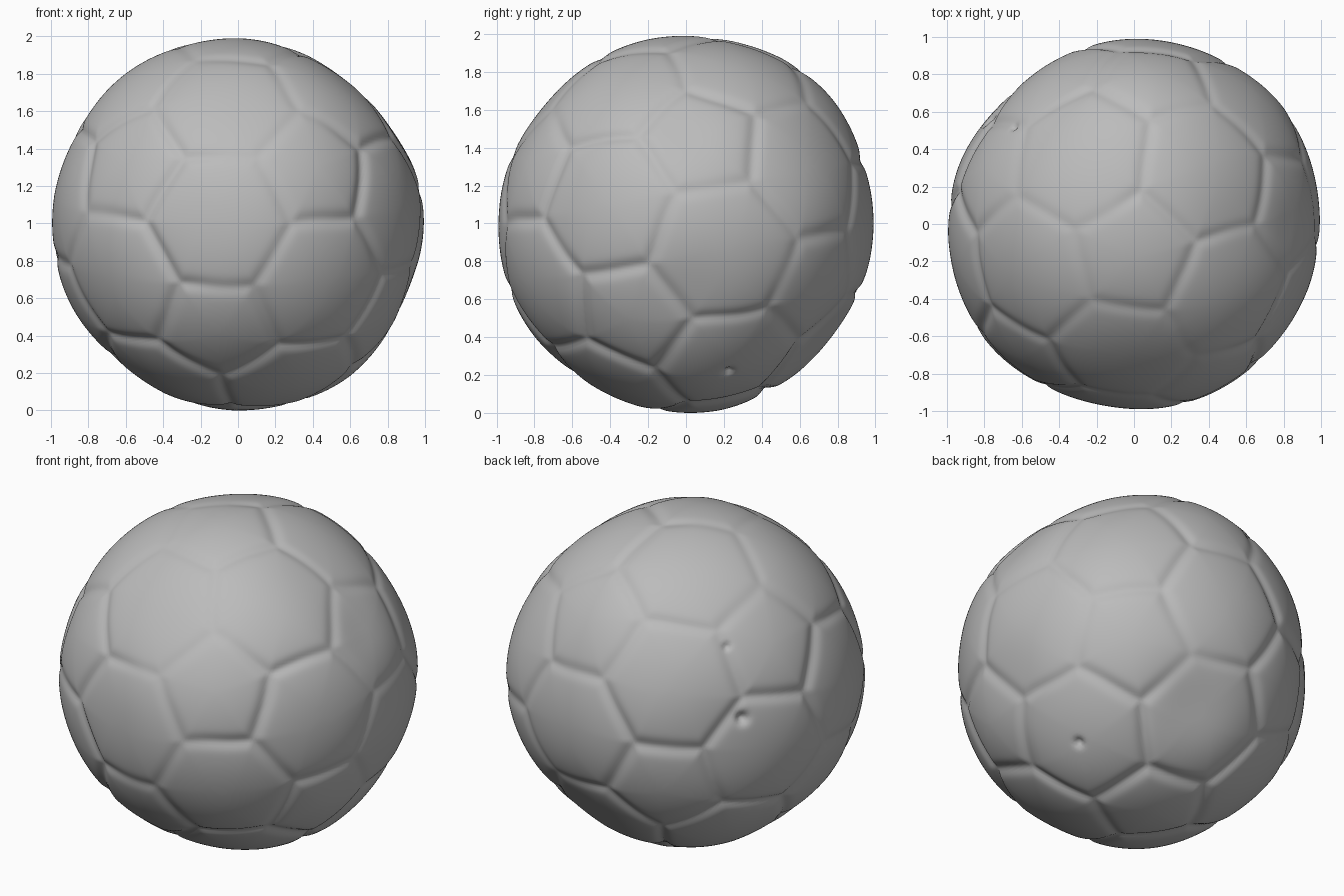
import bpy, bmesh
from math import sin, cos, radians, exp, atan
from itertools import combinations
from mathutils import Vector, noise

cube = bpy.data.objects.get("Cube")
if cube:
    bpy.data.objects.remove(cube)

# Panel directions: 12 pentagons, 20 hexagons
pole = Vector((0, -0.17, 0.985)).normalized()
side = Vector((1, 0, 0))
back = pole.cross(side)
tilt = atan(2)
pentagons = [pole, -pole]
for k in range(5):
    a = radians(11 + 72 * k)
    d = pole * cos(tilt) + (side * cos(a) + back * sin(a)) * sin(tilt)
    pentagons += [d, -d]
hexagons = [(a + b + c).normalized() for a, b, c in combinations(pentagons, 3)
            if min(a.dot(b), b.dot(c), a.dot(c)) > 0.4]
panels = [(d, 0.939) for d in pentagons] + [(d, 0.915) for d in hexagons]

# Wear: bulged (+) and sunken (-) areas as direction, height, width
wear_spots = [(Vector(d).normalized(), height, width) for d, height, width in [
    ((-0.55, 0, 0.84), 0.01, 0.35),
    ((0.6, 0, 0.78), -0.03, 0.35),
    ((0.86, 0, 0.5), -0.02, 0.2),
    ((-0.65, 0, -0.75), -0.02, 0.35),
    ((0.5, 0, -0.85), 0.015, 0.3),
    ((0.92, 0, -0.35), -0.02, 0.25),
    ((0, -0.75, 0.62), -0.025, 0.35),
    ((0, 0.68, 0.73), 0.03, 0.4),
    ((0, -0.58, -0.8), -0.015, 0.35),
    ((-0.7, 0.66, 0), -0.03, 0.35),
    ((0.75, 0.68, 0), 0.025, 0.35),
    ((-0.8, -0.6, 0), 0.01, 0.3),
    ((0.8, -0.55, 0), -0.01, 0.3),
    ((-0.2, -0.98, 0), -0.02, 0.35),
    # crushed hexagon and small pits
    ((0.19, 0.75, -0.62), -0.045, 0.27),
    ((-0.8, 0.58, 0.14), -0.04, 0.035),
    ((-0.65, 0.53, 0.54), -0.02, 0.02),
    ((0.59, 0.23, -0.77), -0.03, 0.025)]]


def ball_radius(d):
    """Puffed panels between stitched grooves, with soft wear."""
    wobble = d + noise.noise_vector(d * 3) * 0.02
    near = sorted(h / max(wobble.dot(n), 0.01) for n, h in panels)
    gap = near[1] - near[0]
    wear = 0.6 + 0.5 * noise.noise(d * 1.7 + Vector((4, 1, 2))) - 0.25 * d.z
    wear = min(max(wear, 0.25), 1.0)
    groove = 0.02 * exp(-(gap / 0.026) ** 2) + 0.018 * exp(-gap / 0.09)
    r = 0.998 - groove * wear
    for n, height, width in wear_spots:
        r += height * exp(-(d - n).length_squared / width ** 2)
    return r


# Ball surface, moved to stand centred on the ground
bm = bmesh.new()
bmesh.ops.create_icosphere(bm, subdivisions=7, radius=1)
for v in bm.verts:
    d = v.co.normalized()
    v.co = d * ball_radius(d)
lo, hi = [Vector([pick(v.co[i] for v in bm.verts) for i in range(3)])
          for pick in (min, max)]
middle = (lo + hi) / 2
bmesh.ops.translate(bm, verts=bm.verts, vec=(-middle.x, -middle.y, -lo.z))
mesh = bpy.data.meshes.new("ball")
bm.to_mesh(mesh)
bm.free()
mesh.shade_smooth()
ball = bpy.data.objects.new("ball", mesh)
bpy.context.collection.objects.link(ball)

# Grey leather
grey = bpy.data.materials.new("grey leather")
grey.use_nodes = True
colour = (0.5, 0.5, 0.5, 1)
grey.diffuse_color = colour
grey.node_tree.nodes["Principled BSDF"].inputs["Base Color"].default_value = colour
mesh.materials.append(grey)
